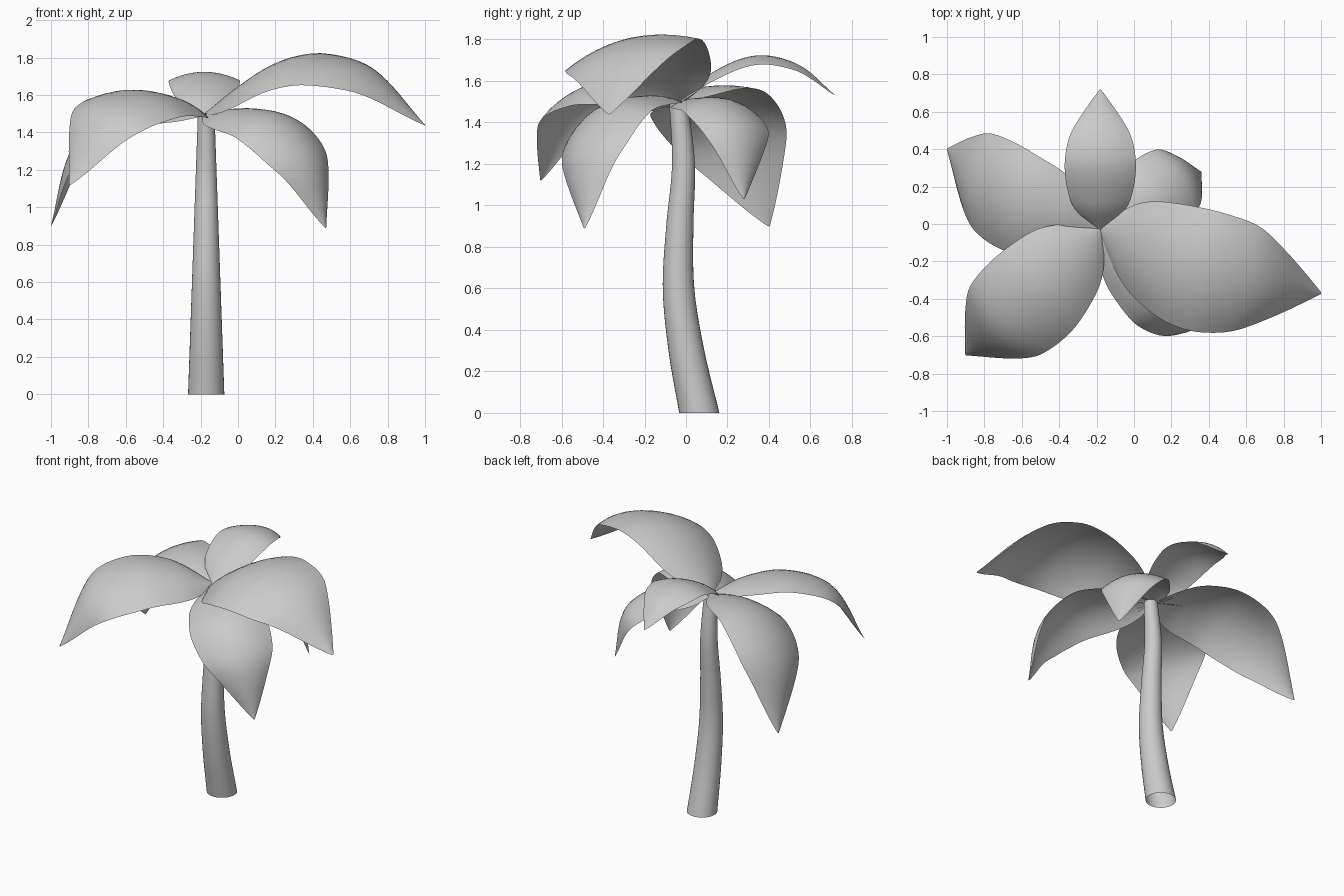
import bpy, math
from mathutils import Vector

if "Cube" in bpy.data.objects:
    bpy.data.objects.remove(bpy.data.objects["Cube"])

BASE = Vector((-0.18, -0.03, 1.50))


def sample(points, t):
    """Smooth curve through points, t from 0 to 1 by chord length."""
    lens = [0.0]
    for a, b in zip(points, points[1:]):
        lens.append(lens[-1] + (b - a).length)
    n = len(points) - 1
    d = min(max(t, 0), 1) * lens[-1]
    i = next((k for k in range(n) if d <= lens[k + 1]), n - 1)

    def slope(k):
        lo, hi = max(k - 1, 0), min(k + 1, n)
        return (points[hi] - points[lo]) / (lens[hi] - lens[lo])

    span = lens[i + 1] - lens[i]
    s = (d - lens[i]) / span
    return (points[i] * (2*s**3 - 3*s**2 + 1) + slope(i) * span * (s**3 - 2*s**2 + s)
            + points[i + 1] * (3*s**2 - 2*s**3) + slope(i + 1) * span * (s**3 - s**2))


def make_object(name, verts, faces):
    me = bpy.data.meshes.new(name)
    me.from_pydata(verts, [], faces)
    me.validate()
    ob = bpy.data.objects.new(name, me)
    bpy.context.collection.objects.link(ob)
    bpy.ops.object.select_all(action='DESELECT')
    ob.select_set(True)
    bpy.context.view_layer.objects.active = ob
    bpy.ops.object.shade_smooth_by_angle(angle=math.radians(40))
    return ob


# Trunk: tapered, gently curved tube, open at both ends
SIDES, RINGS = 32, 24
path = [Vector((-0.17, y, z)) for y, z in
        [(0.064, 0), (0.002, 0.3), (-0.036, 0.6), (-0.03, 0.9), (-0.012, 1.2), (-0.037, 1.5)]]
verts, faces = [], []
for i in range(RINGS + 1):
    c = sample(path, i / RINGS)
    r = 0.097 - 0.035 * c.z
    for k in range(SIDES):
        a = 2 * math.pi * k / SIDES
        verts.append(c + Vector((r * math.cos(a), r * math.sin(a), 0)))
for i in range(RINGS):
    for k in range(SIDES):
        j = (k + 1) % SIDES
        faces.append((i*SIDES + k, i*SIDES + j, (i+1)*SIDES + j, (i+1)*SIDES + k))
make_object("trunk", verts, faces)

# Shared half-width outline of a leaf: (position along leaf, share of width)
OUTLINE = [Vector(p) for p in [(0, 0.08), (0.1, 0.58), (0.22, 0.85), (0.42, 1.0),
                               (0.6, 0.94), (0.72, 0.75), (1, 0.015)]]


def outline(t):
    n = next(k for k in range(6) if t <= OUTLINE[k + 1].x)
    a, b = OUTLINE[n], OUTLINE[n + 1]
    w, s = b.x - a.x, (t - a.x) / (b.x - a.x)
    if n == 5:
        return a.y + (b.y - a.y) * s + 0.12 * s * (1 - s)
    lo, hi = OUTLINE[max(n - 1, 0)], OUTLINE[n + 2]
    m0, m1 = (b.y - lo.y) / (b.x - lo.x), (hi.y - a.y) / (hi.x - a.x)
    return (a.y * (2*s**3 - 3*s**2 + 1) + m0 * w * (s**3 - 2*s**2 + s)
            + b.y * (3*s**2 - 2*s**3) + m1 * w * (s**3 - s**2))


def leaf(name, rib, half_width, roll, droop, turn=0, rows=28, cols=12):
    """Arched blade swept along a midrib; roll lifts its left edge, turn skews it."""
    rib = [BASE] + [Vector(p) for p in rib]
    head = rib[2] - BASE
    ang = math.atan2(head.y, head.x) + math.radians(turn)
    r = math.radians(roll)
    side = Vector((-math.sin(ang) * math.cos(r), math.cos(ang) * math.cos(r), math.sin(r)))
    verts, faces = [], []
    for i in range(rows + 1):
        t = i / rows
        tangent = sample(rib, t + 0.01) - sample(rib, t - 0.01)
        normal = tangent.cross(side).normalized()
        w = outline(t)
        for k in range(cols + 1):
            u = 2 * k / cols - 1
            verts.append(sample(rib, t) + side * (u * w * half_width)
                         - normal * (droop * w * u * u))
    for i in range(rows):
        for k in range(cols):
            a = i * (cols + 1) + k
            faces.append((a, a + cols + 1, a + cols + 2, a + 1))
    make_object(name, verts, faces)


# Six drooping leaves around the crown
leaf("leaf_right", [(0.0, -0.13, 1.645), (0.2, -0.22, 1.765), (0.42, -0.28, 1.805),
                    (0.7, -0.32, 1.725), (1.0, -0.37, 1.44)], 0.335, 13, 0.08, 14)
leaf("leaf_front_left", [(-0.34, -0.19, 1.59), (-0.53, -0.39, 1.61),
                         (-0.74, -0.58, 1.49), (-0.9, -0.7, 1.12)], 0.29, -12, 0.075)
leaf("leaf_back_left", [(-0.4, 0.03, 1.56), (-0.65, 0.11, 1.53),
                        (-0.88, 0.24, 1.33), (-1.0, 0.4, 0.9)], 0.29, -15, 0.075, 5)
leaf("leaf_back", [(-0.18, 0.1, 1.625), (-0.18, 0.33, 1.722),
                   (-0.18, 0.54, 1.68), (-0.18, 0.72, 1.53)], 0.19, 0, 0.045)
leaf("leaf_back_right", [(-0.02, 0.08, 1.52), (0.13, 0.18, 1.505),
                         (0.29, 0.275, 1.36), (0.36, 0.28, 1.03)], 0.205, 0, 0.065)
leaf("leaf_front_right", [(0.01, -0.22, 1.525), (0.2, -0.395, 1.475),
                          (0.38, -0.5, 1.26), (0.47, -0.49, 0.89)], 0.25, 10, 0.085)
